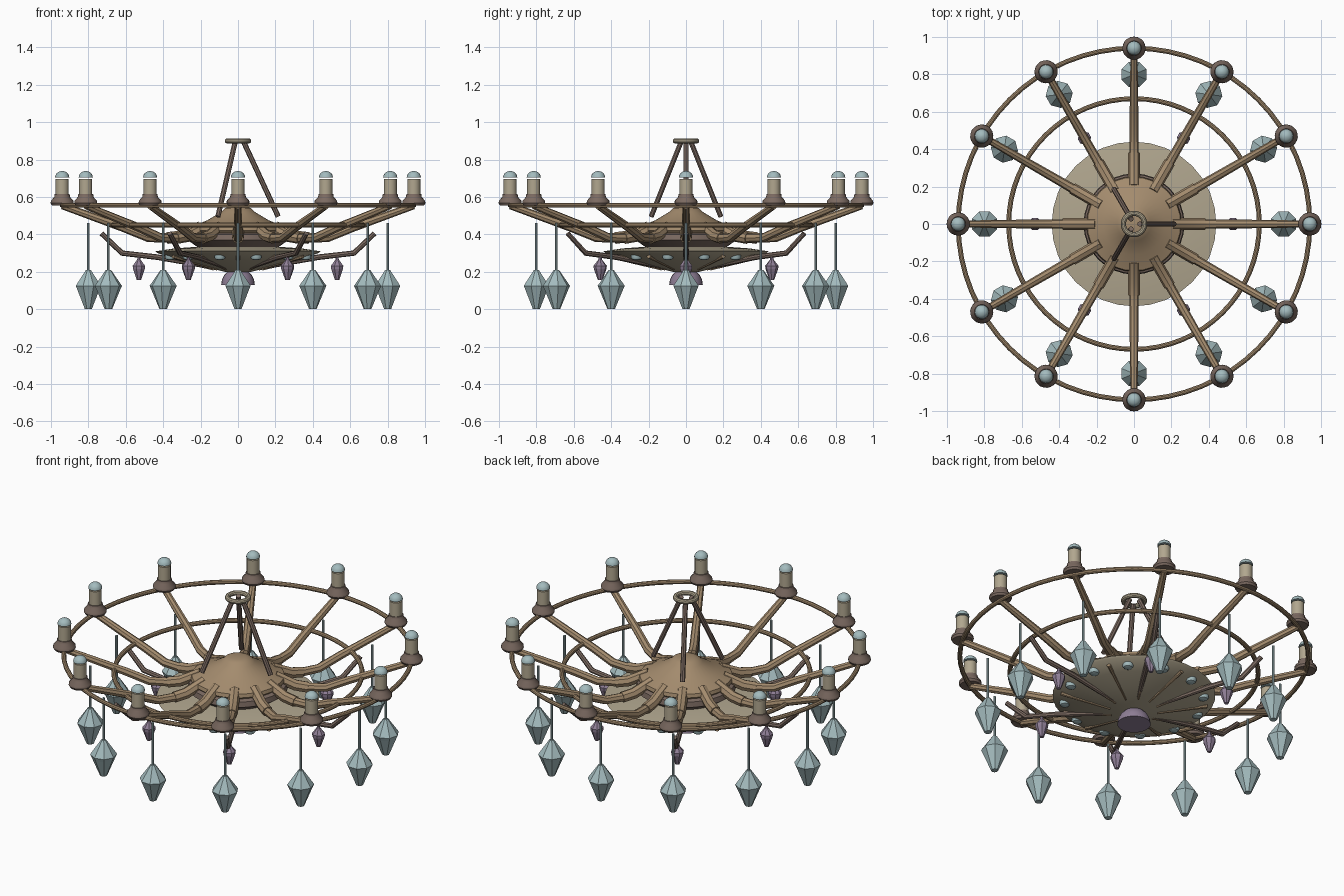
import bpy, bmesh, math
from mathutils import Matrix

if "Cube" in bpy.data.objects:
    bpy.data.objects.remove(bpy.data.objects["Cube"])


def material(name, rgb):
    m = bpy.data.materials.new(name)
    m.diffuse_color = (*rgb, 1)
    m.use_nodes = True
    m.node_tree.nodes["Principled BSDF"].inputs["Base Color"].default_value = m.diffuse_color
    return m


TAN = material("warm tan", (0.37, 0.26, 0.155))
KHAKI = material("pale khaki", (0.44, 0.385, 0.275))
BROWN = material("dull brown", (0.20, 0.145, 0.12))
BLUE = material("crystal blue", (0.37, 0.50, 0.515))
PURPLE = material("dusky purple", (0.28, 0.215, 0.31))


def finish(obj, mat, smooth=True):
    obj.data.materials.clear()
    obj.data.materials.append(mat)
    if smooth:
        bpy.ops.object.select_all(action='DESELECT')
        obj.select_set(True)
        bpy.context.view_layer.objects.active = obj
        bpy.ops.object.shade_smooth_by_angle(angle=math.radians(35))
    return obj


def lathe(name, profile, mat, sides=24, smooth=True, x=0.0, turn=0.0):
    """Spin a (radius, height) profile into a capped solid at distance x."""
    bm = bmesh.new()
    rings = []
    for r, z in profile:
        rings.append([bm.verts.new((x + r * math.cos(turn + math.tau * i / sides),
                                    r * math.sin(turn + math.tau * i / sides), z))
                      for i in range(sides)])
    for a, b in zip(rings, rings[1:]):
        for i in range(sides):
            j = (i + 1) % sides
            bm.faces.new((a[i], a[j], b[j], b[i]))
    bm.faces.new(rings[0])
    bm.faces.new(rings[-1])
    bmesh.ops.recalc_face_normals(bm, faces=bm.faces)
    me = bpy.data.meshes.new(name)
    bm.to_mesh(me)
    bm.free()
    obj = bpy.data.objects.new(name, me)
    bpy.context.collection.objects.link(obj)
    return finish(obj, mat, smooth)


def tube(name, points, mat, radius):
    """Round rod through (x, z, thickness factor) points in the XZ plane."""
    cu = bpy.data.curves.new(name, 'CURVE')
    cu.dimensions = '3D'
    cu.bevel_depth = radius
    cu.bevel_resolution = 2
    cu.use_fill_caps = True
    sp = cu.splines.new('POLY')
    sp.points.add(len(points) - 1)
    for p, (x, z, f) in zip(sp.points, points):
        p.co = (x, 0, z, 1)
        p.radius = f
    tmp = bpy.data.objects.new(name + "_path", cu)
    bpy.context.collection.objects.link(tmp)
    bpy.context.view_layer.update()
    me = bpy.data.meshes.new_from_object(tmp.evaluated_get(bpy.context.evaluated_depsgraph_get()))
    bpy.data.objects.remove(tmp)
    obj = bpy.data.objects.new(name, me)
    bpy.context.collection.objects.link(obj)
    return finish(obj, mat)


def hoop(name, major, minor, z, mat, sides=64):
    bpy.ops.mesh.primitive_torus_add(major_radius=major, minor_radius=minor, location=(0, 0, z),
                                     major_segments=sides, minor_segments=10)
    obj = bpy.context.object
    obj.name = name
    return finish(obj, mat)


def around(obj, count):
    """Repeat a part evenly about the vertical axis."""
    base = obj.matrix_basis.copy()
    for i in range(1, count):
        c = obj.copy()
        bpy.context.collection.objects.link(c)
        c.matrix_basis = Matrix.Rotation(math.tau * i / count, 4, 'Z') @ base


# Central hub, its dark skirt and the wide shallow bowl
lathe("hub_dome", [(0.24, 0.405), (0.255, 0.42), (0.25, 0.44), (0.165, 0.475), (0.09, 0.52),
                   (0.07, 0.54), (0.04, 0.548)], TAN, 32)
lathe("hub_skirt", [(0.20, 0.32), (0.27, 0.37), (0.265, 0.40), (0.24, 0.41)], BROWN, 32)
lathe("bowl", [(0.07, 0.20), (0.22, 0.235), (0.34, 0.265), (0.43, 0.30), (0.44, 0.31),
               (0.34, 0.325), (0.20, 0.335)], KHAKI, 32)
lathe("bottom_dome", [(0.09, 0.13)] + [(0.09 * math.cos(a), 0.13 + 0.09 * math.sin(a))
                                       for a in (0.3, 0.6, 0.9, 1.2, 1.5)], PURPLE, 24)

# Hoops
hoop("outer_hoop", 0.94, 0.013, 0.555, TAN)
hoop("inner_hoop", 0.67, 0.013, 0.45, TAN)
hoop("hanging_ring", 0.057, 0.014, 0.90, KHAKI, 24)

# Suspension rods
around(tube("suspension_rod", [(0.03, 0.895, 1), (0.215, 0.495, 1)], BROWN, 0.014), 3)

# Main arms with thick sleeves at the hub
around(tube("main_arm", [(0.20, 0.44, 1.2), (0.31, 0.39, 1.15), (0.37, 0.38, 1.1), (0.48, 0.383, 1.05),
                         (0.61, 0.435, 1), (0.94, 0.553, 0.8)], TAN, 0.023), 12)
around(tube("arm_sleeve", [(0.20, 0.44, 1), (0.31, 0.39, 1), (0.38, 0.38, 1)], TAN, 0.031), 12)

# Candle holders, candles and domed tips
around(lathe("candle_cup", [(0.055, 0.555), (0.062, 0.567), (0.06, 0.58), (0.042, 0.60),
                            (0.04, 0.615)], BROWN, 20, x=0.94), 12)
around(lathe("candle", [(0.035, 0.60), (0.035, 0.697)], KHAKI, 16, x=0.94), 12)
around(lathe("candle_tip", [(0.038, 0.705)] + [(0.038 * math.cos(a), 0.705 + 0.034 * math.sin(a))
                                               for a in (0.35, 0.7, 1.05, 1.45)], BLUE, 16, x=0.94), 12)

# Slim lower arms with upturned ends
around(tube("lower_arm", [(0.14, 0.225, 0.8), (0.43, 0.278, 1), (0.62, 0.30, 1), (0.73, 0.405, 0.9)],
            BROWN, 0.015), 6)

# Ribs and small lamps under the bowl
around(tube("bowl_rib", [(0.13, 0.212, 0.5), (0.40, 0.283, 1.2)], TAN, 0.010), 12)
lamp = lathe("bowl_lamp", [(0.010, 0.262), (0.024, 0.267), (0.030, 0.277), (0.028, 0.30)], BLUE, 12, x=0.375)
lamp.matrix_basis = Matrix.Rotation(math.radians(15), 4, 'Z')
around(lamp, 12)

# Faceted crystal drops and their wires
around(lathe("crystal_drop", [(0.014, 0.21), (0.073, 0.125), (0.064, 0.105), (0.020, 0.0)][::-1], BLUE, 8,
             smooth=False, x=0.80, turn=math.pi / 8), 12)
around(lathe("crystal_wire", [(0.007, 0.20), (0.007, 0.46)], BLUE, 8, x=0.80), 12)
around(lathe("small_drop", [(0.012, 0.155), (0.034, 0.215), (0.036, 0.232), (0.010, 0.265),
                            (0.006, 0.295)], PURPLE, 8, smooth=False, x=0.53, turn=math.pi / 8), 6)
